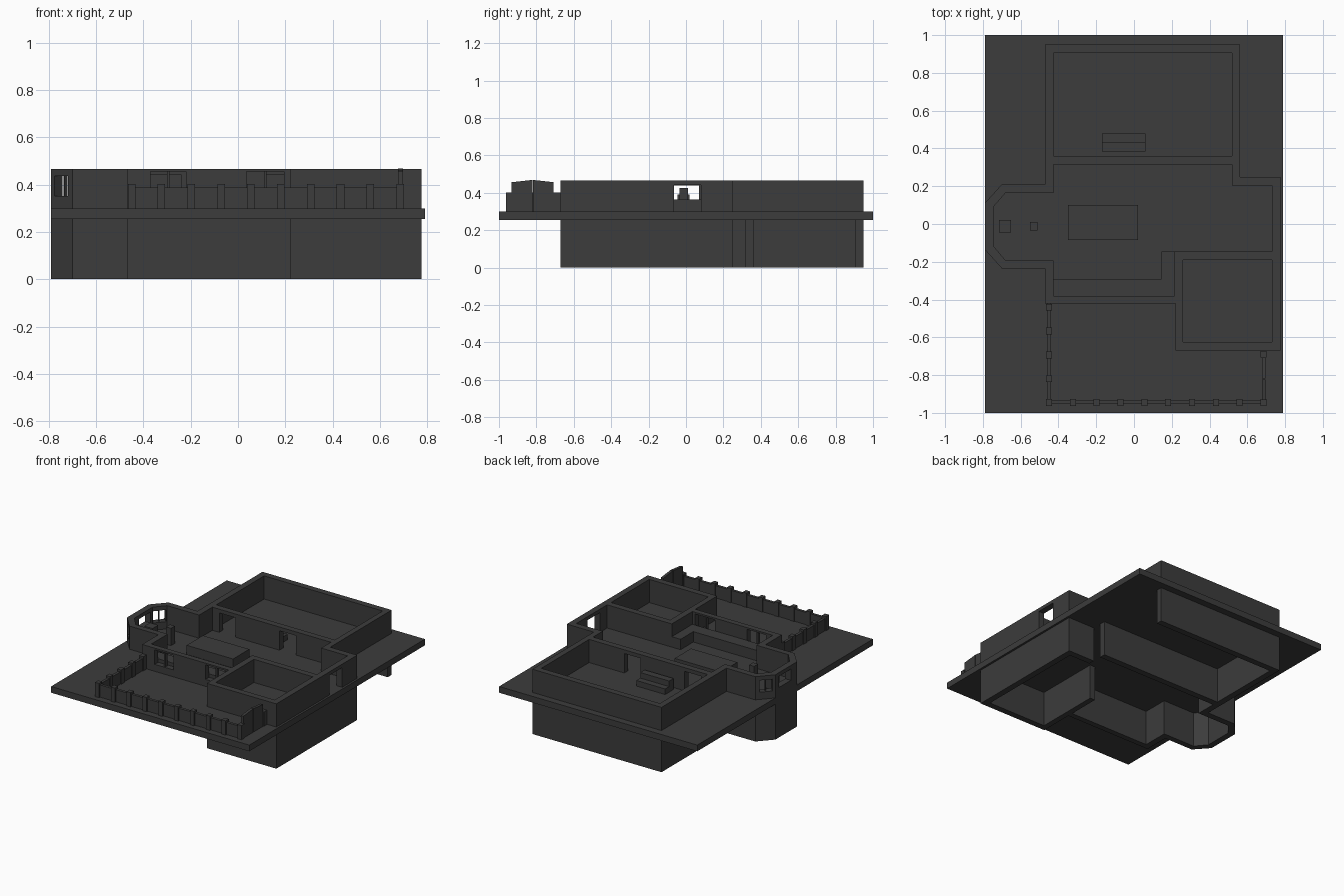
import bpy, bmesh, math

if "Cube" in bpy.data.objects:
    bpy.data.objects.remove(bpy.data.objects["Cube"])

SLAB_Z0, SLAB_Z1, TOP = 0.255, 0.30, 0.467

dark = bpy.data.materials.new("charcoal")
dark.diffuse_color = (0.045, 0.045, 0.045, 1)
dark.use_nodes = True
dark.node_tree.nodes["Principled BSDF"].inputs["Base Color"].default_value = dark.diffuse_color


def prism(name, pts, z0, z1):
    """Extrude a plan outline between two heights."""
    bm = bmesh.new()
    face = bm.faces.new([bm.verts.new((x, y, z0)) for x, y in pts])
    ext = bmesh.ops.extrude_face_region(bm, geom=[face])["geom"]
    for v in ext:
        if isinstance(v, bmesh.types.BMVert):
            v.co.z = z1
    bmesh.ops.recalc_face_normals(bm, faces=bm.faces)
    mesh = bpy.data.meshes.new(name)
    bm.to_mesh(mesh)
    bm.free()
    mesh.materials.append(dark)
    ob = bpy.data.objects.new(name, mesh)
    bpy.context.collection.objects.link(ob)
    return ob


def box(name, x0, x1, y0, y1, z0, z1):
    return prism(name, [(x0, y0), (x1, y0), (x1, y1), (x0, y1)], z0, z1)


def turned_box(name, cx, cy, length, depth, z0, z1, angle):
    c, s = math.cos(angle), math.sin(angle)
    corners = [(-length, -depth), (length, -depth), (length, depth), (-length, depth)]
    return prism(name, [(cx + (u * c - v * s) / 2, cy + (u * s + v * c) / 2)
                        for u, v in corners], z0, z1)


def cut(target, cutter):
    cutter.hide_render = True
    mod = target.modifiers.new("cut", "BOOLEAN")
    mod.operation, mod.solver, mod.object = "DIFFERENCE", "EXACT", cutter
    bpy.context.view_layer.objects.active = target
    bpy.ops.object.modifier_apply(modifier=mod.name)
    bpy.data.objects.remove(cutter)


# Plan outlines of the bay, from back to front
bay_out = [(-.47, .21), (-.70, .21), (-.79, .11), (-.79, -.135), (-.70, -.235), (-.47, -.235)]
bay_in = [(-.425, .165), (-.68, .165), (-.745, .09), (-.745, -.115), (-.68, -.193), (-.425, -.193)]

# Floor slab
box("floor_slab", -.79, .79, -1, 1, SLAB_Z0, SLAB_Z1)

# Lower walls: one continuous outline, open on the right-hand side
prism("lower_walls",
      [(.56, .95), (-.47, .95)] + bay_out
      + [(-.47, -.42), (.22, -.42), (.22, -.67), (.775, -.67), (.775, .25), (.56, .25),
         (.56, .205), (.73, .205), (.73, -.625), (.26, -.625), (.26, -.145), (.22, -.145),
         (.22, -.38), (-.425, -.38)] + bay_in[::-1]
      + [(-.425, .315), (.56, .315), (.56, .36), (-.425, .36), (-.425, .905), (.56, .905)],
      0, SLAB_Z0)

# Upper walls: solid outline with rooms cut out
walls = prism("upper_walls",
              [(.56, .95), (-.47, .95)] + bay_out
              + [(-.47, -.42), (.22, -.42), (.22, -.67), (.775, -.67), (.775, .25), (.56, .25)],
              SLAB_Z1, TOP)
cut(walls, box("room_cut", -.425, .52, .36, .905, .2, .6))
cut(walls, box("room_cut", .26, .73, -.625, -.19, .2, .6))
cut(walls, prism("room_cut",
                 bay_in + [(-.425, -.38), (.215, -.38), (.215, -.145), (.73, -.145),
                           (.73, .205), (.52, .205), (.52, .315), (-.425, .315)], .2, .6))

# Doorways
for x0 in (-.37, .11):
    cut(walls, box("door_cut", x0, x0 + .13, .29, .38, .2, .44))
cut(walls, box("door_cut", .70, .80, -.065, .08, .2, .442))

# Front windows with centre bars
for x0, x1 in ((-.37, -.22), (.035, .195)):
    cut(walls, box("window_cut", x0, x1, -.45, -.35, .35, .455))
    mid = (x0 + x1) / 2
    box("window_bar", mid - .006, mid + .006, -.41, -.39, .35, .455)

# Bay windows
cut(walls, box("window_cut", -.82, -.72, -.065, .07, .36, .44))
for side in (1, -1):
    cx, cy, a = -.73, -.0125 + side * .154, side * math.radians(48)
    cut(walls, turned_box("window_cut", cx, cy, .088, .09, .352, .437, a))
    turned_box("bay_window_bar", cx, cy, .008, .015, .352, .437, a)

# Furniture
box("dining_table", -.35, .02, -.085, .10, SLAB_Z1, .365)
box("bay_table", -.715, -.65, -.045, .02, SLAB_Z1, .39)
box("stool", -.55, -.51, -.035, .01, SLAB_Z1, .425)
box("bench_seat", -.17, .06, .435, .48, SLAB_Z1, .34)
box("bench_back", -.17, .06, .385, .435, SLAB_Z1, .38)
prism("corner_counter", [(-.425, -.38), (.215, -.38), (.215, -.145), (.145, -.145),
                         (.145, -.29), (-.425, -.29)], SLAB_Z1, .375)

# Terrace rail panels
box("rail_left", -.46, -.44, -.94, -.42, SLAB_Z1, .388)
box("rail_front", -.45, .69, -.952, -.932, SLAB_Z1, .388)

# Terrace posts
posts = [(-.45 + i * .1262, -.945) for i in range(10)]
posts += [(-.45, -.945 + i * .126) for i in range(1, 5)] + [(.686, -.69)]
for x, y in posts:
    box("rail_post", x - .016, x + .016, y - .018, y + .018, SLAB_Z1, .403)

# Side gate: two leaves rising to the middle
for s in (1, -1):
    leaf = box("gate_leaf", .677, .697, *sorted((-.82 + s * .002, -.82 + s * .112)), SLAB_Z1, .457)
    for v in leaf.data.vertices:
        if v.co.z > .4 and abs(v.co.y + .82) < .01:
            v.co.z = .469
